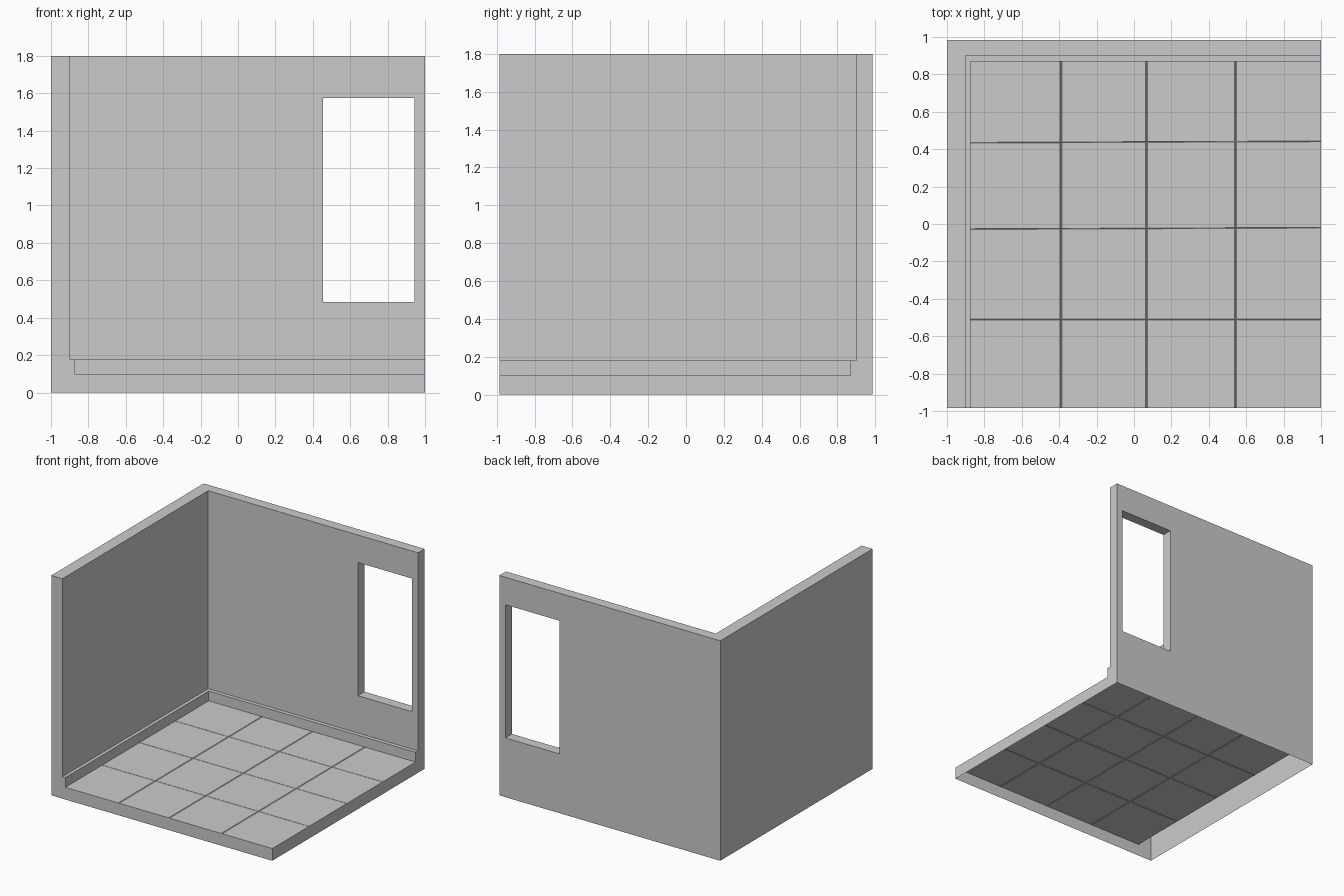
import bpy, bmesh

if "Cube" in bpy.data.objects:
    bpy.data.objects.remove(bpy.data.objects["Cube"])

X0, X1, Y0, Y1, TOP = -1.0, 1.0, -0.985, 0.985, 1.8
FLOOR, SKIRT = 0.1, 0.18
WIN = (0.455, 0.945, 0.485, 1.575)      # x0, x1, z0, z1


def finish(bm, name):
    mesh = bpy.data.meshes.new(name)
    bm.to_mesh(mesh)
    bm.free()
    obj = bpy.data.objects.new(name, mesh)
    bpy.context.collection.objects.link(obj)
    return obj


def face(bm, pts):
    return bm.faces.new([bm.verts.new(p) for p in pts])


# L-shaped wall shell, swept from (x, y, z) offsets: front end, corner, right end
bm = bmesh.new()
profile = [(X0, Y1, 0), (X0, Y1, TOP), (-0.9, 0.9, TOP), (-0.9, 0.9, SKIRT),
           (-0.873, 0.868, SKIRT), (-0.873, 0.868, FLOOR)]
stations = [[(x, Y0, z), (x, y, z), (X1, y, z)] for x, y, z in profile]
for k, (a, b) in enumerate(zip(stations, stations[1:])):
    face(bm, [a[0], a[1], b[1], b[0]])
    if k not in (0, 2):                 # back wall panels carry the window
        face(bm, [a[1], a[2], b[2], b[1]])

# End faces, including the floor edge
face(bm, [s[0] for s in stations] + [(X1, Y0, FLOOR), (X1, Y0, 0)])
face(bm, [s[2] for s in stations] + [(X1, Y0, FLOOR), (X1, Y0, 0)])

# Back wall panels with window opening and its reveals
def rect(x0, x1, z0, z1, y):
    return [(x0, y, z0), (x1, y, z0), (x1, y, z1), (x0, y, z1)]

outer_hole, inner_hole = rect(*WIN, Y1), rect(*WIN, 0.9)
outer, inner = rect(X0, X1, 0, TOP, Y1), rect(-0.9, X1, SKIRT, TOP, 0.9)
for a, b in ((outer, outer_hole), (outer_hole, inner_hole), (inner_hole, inner)):
    for i in range(4):
        j = (i + 1) % 4
        face(bm, [a[i], a[j], b[j], b[i]])
bmesh.ops.remove_doubles(bm, verts=bm.verts, dist=1e-4)
bmesh.ops.recalc_face_normals(bm, faces=bm.faces)
finish(bm, "room_walls")

# Floor tiles: one sheet with shallow V grooves, cross lines slightly slanted
bm = bmesh.new()
xs = [(-0.873, 0)]
for c in (-0.39, 0.066, 0.542):
    xs += [(c - 0.005, 0), (c, 1), (c + 0.005, 0)]
xs.append((X1, 0))
ys = [(Y0, 0, 0)]
for c, slant in ((-0.51, 0.0), (-0.024, 0.004), (0.438, 0.004)):
    ys += [(c - 0.002, 0, slant), (c, 1, slant), (c + 0.002, 0, slant)]
ys.append((0.868, 0, 0))
grid = [[bm.verts.new((x, y + s * x, FLOOR - 0.004 * max(gx, gy)))
         for x, gx in xs] for y, gy, s in ys]
for r0, r1 in zip(grid, grid[1:]):
    for i in range(len(xs) - 1):
        bm.faces.new([r0[i], r0[i + 1], r1[i + 1], r1[i]])
finish(bm, "floor_tiles")
